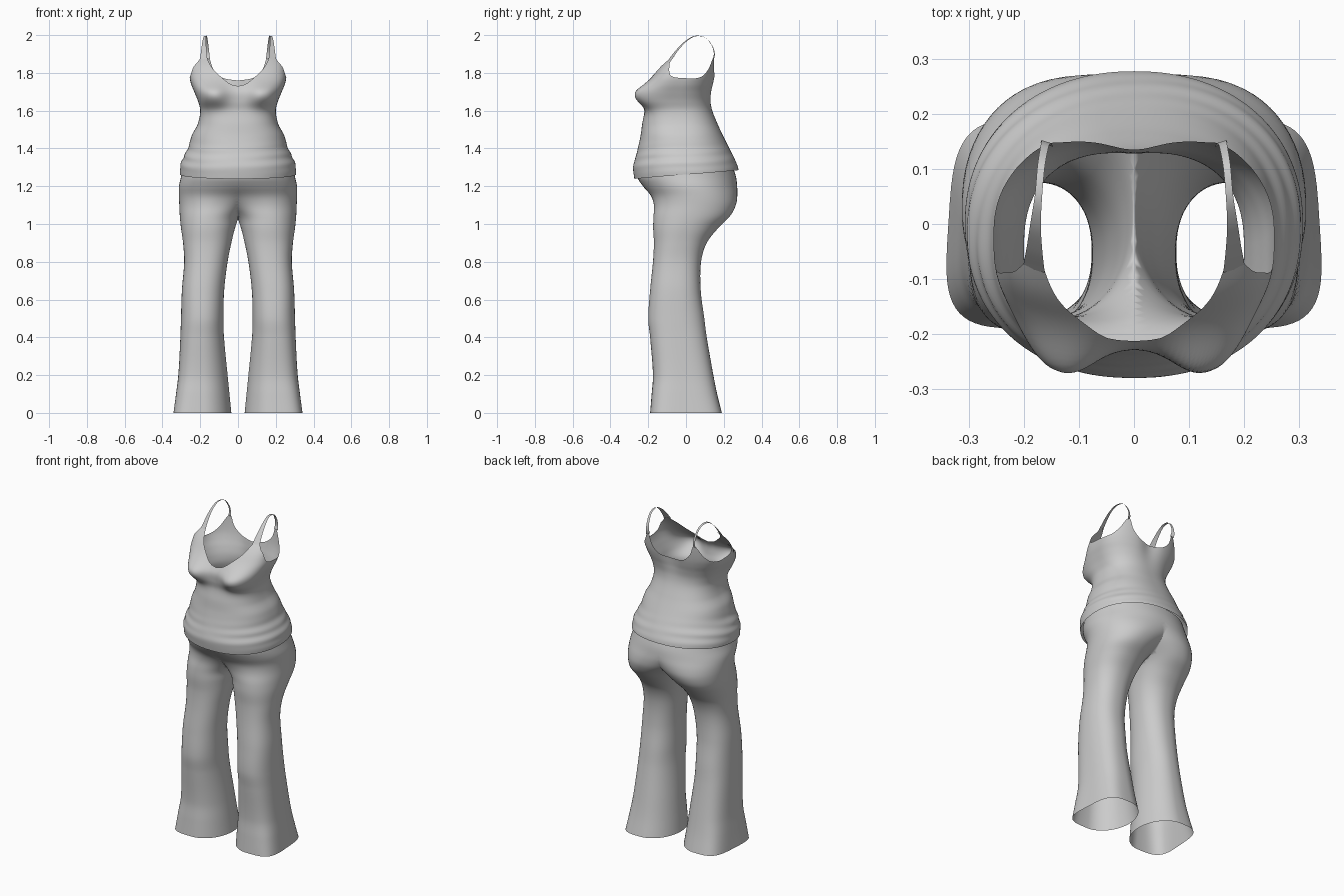
import bpy, bmesh, math
from mathutils import Vector

cube = bpy.data.objects.get("Cube")
if cube:
    bpy.data.objects.remove(cube, do_unlink=True)

cloth = bpy.data.materials.new("light_grey_cloth")
cloth.use_nodes = True
grey = (0.6, 0.6, 0.6, 1)
cloth.diffuse_color = grey
cloth.node_tree.nodes["Principled BSDF"].inputs["Base Color"].default_value = grey


def smooth_at(keys, z):
    """Smooth interpolation through (position, value, ...) rows."""
    if z <= keys[0][0]:
        return keys[0][1:]
    if z >= keys[-1][0]:
        return keys[-1][1:]
    i = max(k for k in range(len(keys) - 1) if keys[k][0] <= z)
    a, b = keys[i], keys[i + 1]
    p, q = keys[max(i - 1, 0)], keys[min(i + 2, len(keys) - 1)]
    h = b[0] - a[0]
    t = (z - a[0]) / h
    out = []
    for j in range(1, len(a)):
        m0 = (b[j] - p[j]) / (b[0] - p[0]) * h
        m1 = (q[j] - a[j]) / (q[0] - a[0]) * h
        out.append((2*t**3 - 3*t*t + 1) * a[j] + (t**3 - 2*t*t + t) * m0
                   + (3*t*t - 2*t**3) * b[j] + (t**3 - t*t) * m1)
    return out


def oval(ang, n):
    """Rounded-box unit oval; angle runs from the front round to the left side."""
    s, c = math.sin(ang), -math.cos(ang)
    return (math.copysign(abs(s) ** (2 / n), s), math.copysign(abs(c) ** (2 / n), c))


def loft(name, rows, closed=True):
    bm = bmesh.new()
    grid = [[bm.verts.new(p) for p in row] for row in rows]
    n = len(rows[0])
    for lo, hi in zip(grid, grid[1:]):
        for i in range(n if closed else n - 1):
            j = (i + 1) % n
            bm.faces.new((lo[i], lo[j], hi[j], hi[i]))
    for f in bm.faces:
        f.smooth = True
    mesh = bpy.data.meshes.new(name)
    bm.to_mesh(mesh)
    bm.free()
    mesh.materials.append(cloth)
    obj = bpy.data.objects.new(name, mesh)
    bpy.context.collection.objects.link(obj)
    return obj


def mirror(obj, bisect=False):
    m = obj.modifiers.new("mirror", "MIRROR")
    m.use_bisect_axis[0] = bisect
    m.merge_threshold = 0.002


# Trousers: height, inner x, outer x, front y, back y, outer and inner squareness
LEG = [
    (0, .035, .338, -.19, .19, 3.8, 2), (.1, .045, .326, -.182, .165, 3.4, 2),
    (.2, .055, .315, -.175, .145, 3, 2), (.4, .074, .305, -.19, .11, 2.6, 2.1),
    (.5, .077, .302, -.2, .097, 2.4, 2.2), (.65, .073, .297, -.19, .078, 2.4, 2.2),
    (.8, .055, .285, -.175, .08, 2.4, 2.2), (.9, .035, .291, -.17, .11, 2.3, 2.2),
    (.98, .015, .302, -.174, .172, 2.2, 2.2), (1.04, -.01, .308, -.172, .232, 2.15, 2.2),
    (1.1, -.08, .311, -.17, .264, 2.1, 2.2), (1.15, -.17, .313, -.186, .272, 2.1, 2.1),
    (1.2, -.27, .313, -.228, .271, 2.1, 2.1), (1.25, -.3, .302, -.258, .265, 2.1, 2.1),
    (1.31, -.29, .29, -.25, .245, 2.1, 2.1)]
rows = []
for k in range(91):
    z = 1.31 * k / 90
    x0, x1, yf, yb, n_out, n_in = smooth_at(LEG, z)
    row = []
    for i in range(64):
        ox, oy = oval(math.tau * (i + .5) / 64, n_out if i < 32 else n_in)
        # the outer side leans inward towards the back near the hem
        lean = .012 * max(ox, 0) * oy * max(0, 1 - z / .5)
        row.append(((x0 + x1) / 2 + (x1 - x0) / 2 * ox - lean,
                    (yf + yb) / 2 + (yb - yf) / 2 * oy, z))
    rows.append(row)
trousers = loft("flared_trousers", rows)
mirror(trousers, bisect=True)

# Tank top: height, half width, front y, back y, front and back squareness
BODY = [
    (1.23, .306, -.272, .285, 2.2, 2.15), (1.3, .306, -.28, .275, 2.2, 2.15),
    (1.35, .291, -.268, .255, 2.2, 2.15), (1.4, .265, -.255, .23, 2.3, 2.2),
    (1.47, .244, -.24, .195, 2.4, 2.3), (1.53, .213, -.232, .167, 2.5, 2.4),
    (1.6, .2, -.22, .14, 2.7, 2.4), (1.65, .212, -.226, .133, 2.9, 2.4),
    (1.7, .232, -.226, .14, 3, 2.4), (1.74, .248, -.207, .15, 3.2, 2.4),
    (1.78, .256, -.18, .158, 3.4, 2.4), (1.84, .25, -.132, .165, 3.7, 2.4),
    (1.9, .235, -.065, .168, 3.7, 2.4)]
# Top edge height by angle: neckline, strap roots and armholes
EDGE = [
    (0, 1.73), (4, 1.745), (9, 1.775), (16, 1.81), (25, 1.858), (33, 1.89),
    (40, 1.888), (52, 1.853), (62, 1.832), (76, 1.787), (92, 1.772), (110, 1.772),
    (122, 1.785), (132, 1.82), (140, 1.872), (146, 1.872), (153, 1.82),
    (165, 1.775), (180, 1.76)]


def body_point(ang, z):
    a, yf, yb, n_front, n_back = smooth_at(BODY, z)
    ox, oy = oval(ang, n_front if math.cos(ang) > 0 else n_back)
    x, y = a * ox, (yf + yb) / 2 + (yb - yf) / 2 * oy
    if oy < 0:  # bust
        y -= .056 * math.exp(-abs((abs(x) - .14) / .078) ** 2.4
                             - abs((z - 1.682) / .06) ** 2.2)
    else:  # hollow between the shoulder blades
        y -= .02 * math.exp(-(x / .06) ** 2 - ((z - 1.78) / .1) ** 2)
    # soft slanting folds round the hips, strongest at the sides and back
    fade = math.exp(-((z - 1.35) / .06) ** 2) * (.2 + .8 * abs(ox))
    fold = 1 + .009 * fade * math.sin(z * 115 + 3.5 * math.cos(ang) + 2.5 * ox * oy)
    return (x * fold, y * fold, z)


COLS, LEVELS = 180, 70
rows = [[] for _ in range(LEVELS + 1)]
for i in range(COLS):
    ang = math.tau * i / COLS
    deg = math.degrees(ang)
    top = smooth_at(EDGE, min(deg, 360 - deg))[0]
    hem = 1.262 - .023 * math.cos(ang)
    for k in range(LEVELS + 1):
        rows[k].append(body_point(ang, hem + (top - hem) * k / LEVELS))
loft("tank_top", rows)

# Shoulder straps run from the front root over to the back root: step, x, y, z, width
front, back = (body_point(math.radians(d), 1.872) for d in (36, 143))
STRAP = [
    (0, *front, .042), (1, .181, -.045, 1.922, .03),
    (2, .179, 0, 1.968, .02), (3, .174, .05, 1.995, .014),
    (4, .169, .105, 1.985, .014), (5, .163, .14, 1.94, .015),
    (6, .16, .15, 1.9, .018), (7, *back, .024)]
lean = Vector((1, .3, -.2)).normalized()
rows = []
for k in range(43):
    x, y, z, w = smooth_at(STRAP, k / 6)
    mid = Vector((x, y, z))
    rows.append([mid - lean * w / 2, mid, mid + lean * w / 2])
mirror(loft("shoulder_straps", rows, closed=False))
